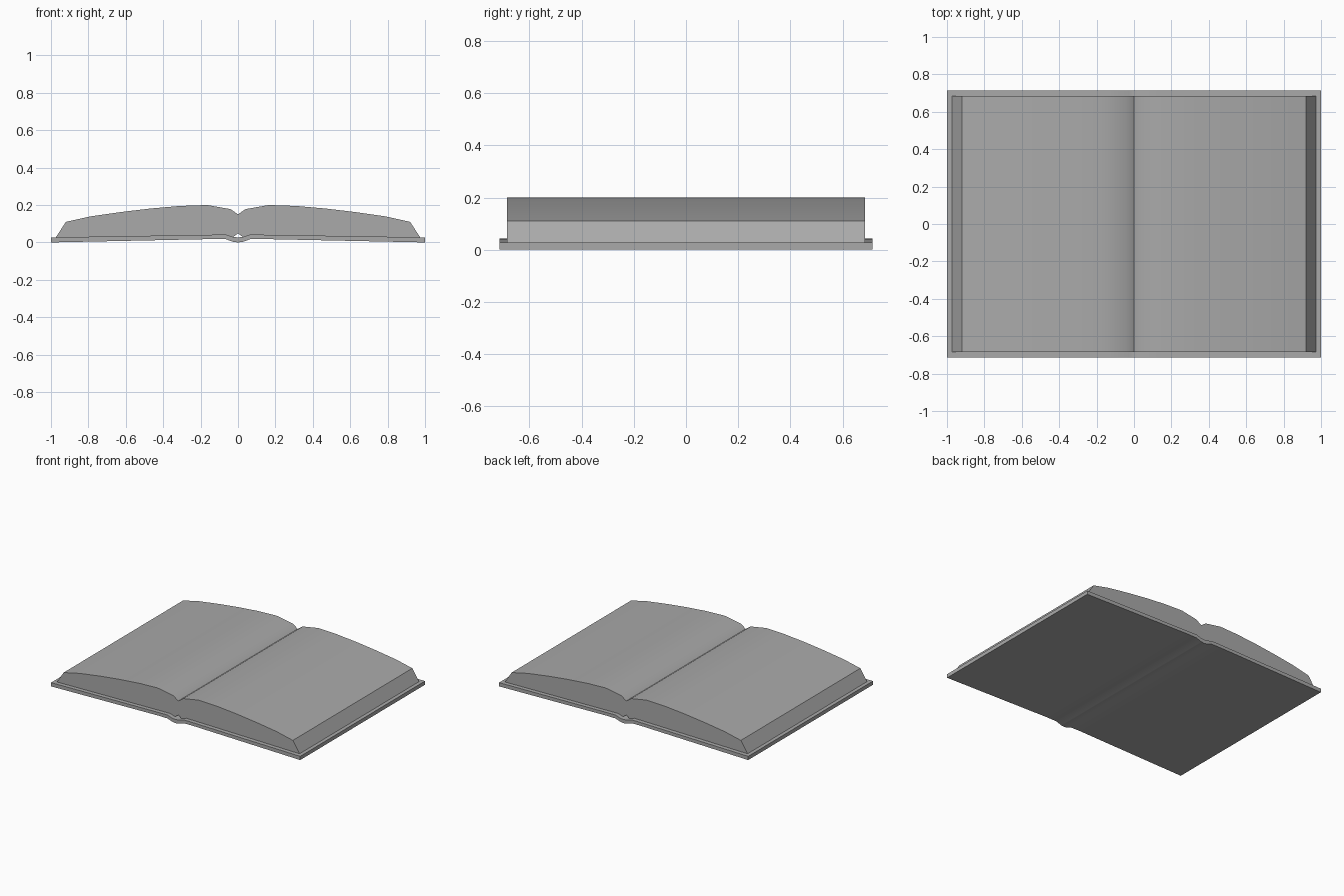
import bpy
import bmesh
from math import radians

cube = bpy.data.objects.get("Cube")
if cube:
    bpy.data.objects.remove(cube, do_unlink=True)

grey = bpy.data.materials.new("grey")
grey.use_nodes = True
grey.diffuse_color = (0.4, 0.4, 0.4, 1)
grey.node_tree.nodes["Principled BSDF"].inputs["Base Color"].default_value = (0.4, 0.4, 0.4, 1)


def mirrored(half):
    """Full left-to-right line from a half that starts at the spine."""
    return [(-x, z) for x, z in reversed(half) if x > 0] + half


def book_part(name, top, bottom, half_depth):
    """Extrude the outline between two mirrored lines along y."""
    outline = mirrored(bottom) + mirrored(top)[::-1]
    bm = bmesh.new()
    face = bm.faces.new([bm.verts.new((x, -half_depth, z)) for x, z in outline])
    ext = bmesh.ops.extrude_face_region(bm, geom=[face])
    verts = [v for v in ext["geom"] if isinstance(v, bmesh.types.BMVert)]
    bmesh.ops.translate(bm, verts=verts, vec=(0, 2 * half_depth, 0))
    bmesh.ops.recalc_face_normals(bm, faces=bm.faces)
    mesh = bpy.data.meshes.new(name)
    bm.to_mesh(mesh)
    bm.free()
    mesh.materials.append(grey)
    obj = bpy.data.objects.new(name, mesh)
    bpy.context.collection.objects.link(obj)
    bpy.ops.object.select_all(action="DESELECT")
    obj.select_set(True)
    bpy.context.view_layer.objects.active = obj
    bpy.ops.object.shade_smooth_by_angle(angle=radians(30))


# Thin cover, sagging at the spine
book_part("cover",
          [(0, 0.027), (0.025, 0.029), (0.065, 0.042), (0.14, 0.041), (1, 0.027)],
          [(0, 0), (0.025, 0.003), (0.065, 0.017), (0.14, 0.018), (1, 0)],
          0.715)

# Two arched page blocks meeting in the gutter
book_part("pages",
          [(0, 0.15), (0.04, 0.178), (0.165, 0.2), (0.31, 0.195), (0.47, 0.181),
           (0.63, 0.162), (0.79, 0.139), (0.92, 0.11), (0.974, 0.0275)],
          [(0, 0.048), (0.025, 0.0295), (0.065, 0.0415), (0.14, 0.0405), (0.97, 0.027)],
          0.685)
